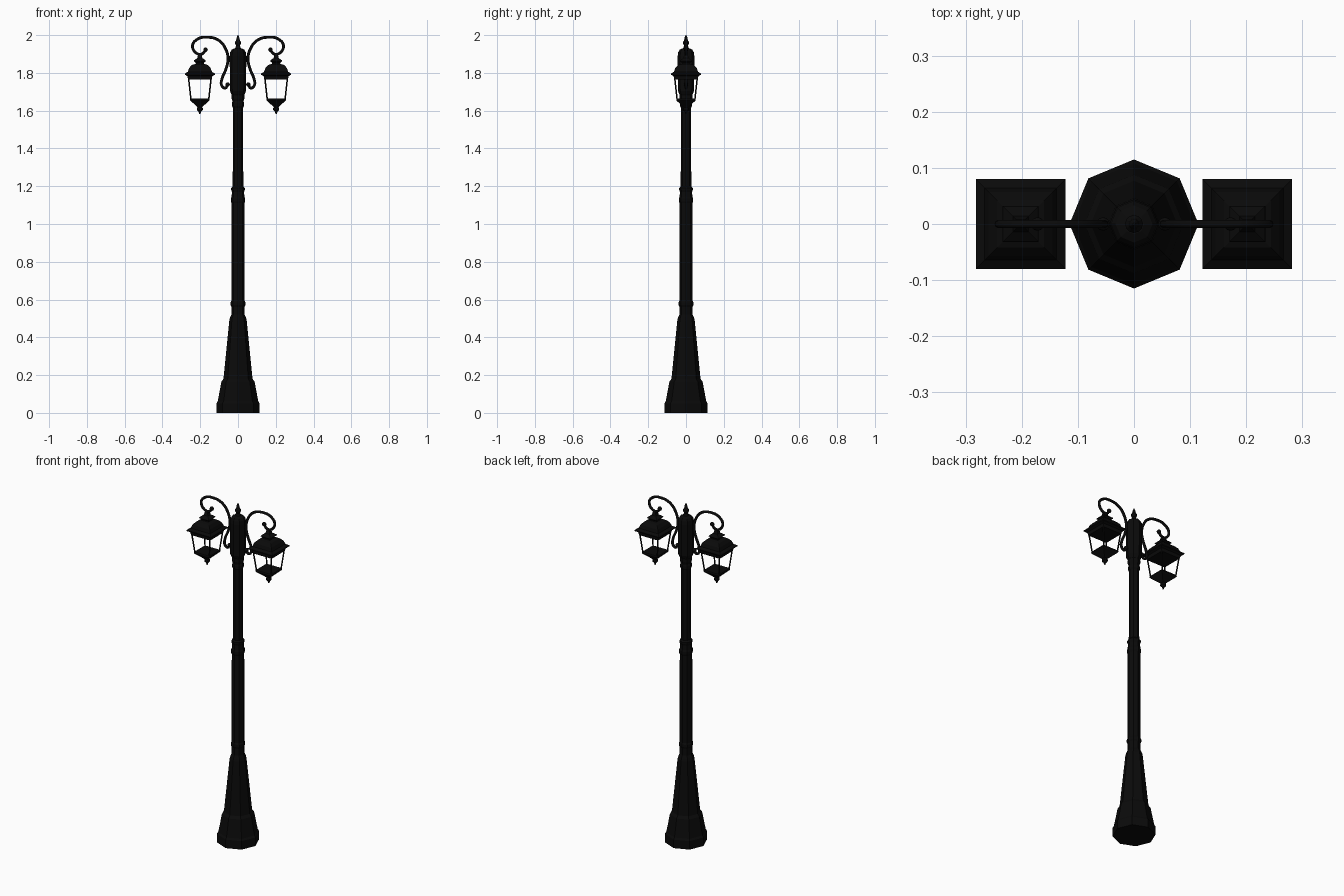
import bpy, bmesh, math
from mathutils import Vector

cube = bpy.data.objects.get("Cube")
if cube:
    bpy.data.objects.remove(cube, do_unlink=True)

black = bpy.data.materials.new("black iron")
black.use_nodes = True
COLOUR = (0.003, 0.003, 0.003, 1)
black.diffuse_color = COLOUR
black.node_tree.nodes["Principled BSDF"].inputs["Base Color"].default_value = COLOUR


def finish(name, bm, x=0):
    bmesh.ops.recalc_face_normals(bm, faces=bm.faces)
    mesh = bpy.data.meshes.new(name)
    bm.to_mesh(mesh)
    bm.free()
    mesh.materials.append(black)
    ob = bpy.data.objects.new(name, mesh)
    ob.location.x = x
    bpy.context.collection.objects.link(ob)
    return ob


def lathe(name, profile, sides, x=0, square=False):
    """Stack rings of (half width, height); square rings face the axes."""
    bm = bmesh.new()
    grow, turn = (math.sqrt(2), math.pi / 4) if square else (1, 0)
    rings = []
    for r, z in profile:
        angles = [turn + math.tau * i / sides for i in range(sides)]
        rings.append([bm.verts.new((r * grow * math.cos(a), r * grow * math.sin(a), z))
                      for a in angles])
    for low, high in zip(rings, rings[1:]):
        for i in range(sides):
            j = (i + 1) % sides
            bm.faces.new((low[i], low[j], high[j], high[i]))
    bm.faces.new(rings[0])
    bm.faces.new(rings[-1])
    return finish(name, bm, x)


def tube(name, points, radius):
    """Smooth round bar through the points."""
    curve = bpy.data.curves.new(name, "CURVE")
    curve.dimensions = "3D"
    curve.bevel_depth = radius
    curve.bevel_resolution = 2
    curve.use_fill_caps = True
    curve.resolution_u = 6
    spline = curve.splines.new("BEZIER")
    spline.bezier_points.add(len(points) - 1)
    for p, co in zip(spline.bezier_points, points):
        p.co = co
        p.handle_left_type = p.handle_right_type = "AUTO"
    curve.materials.append(black)
    ob = bpy.data.objects.new(name, curve)
    bpy.context.collection.objects.link(ob)


def ball(name, centre, radius):
    bm = bmesh.new()
    bmesh.ops.create_uvsphere(bm, u_segments=12, v_segments=8, radius=radius)
    bmesh.ops.translate(bm, verts=bm.verts, vec=centre)
    finish(name, bm)


# Post: flared base, two shafts with collars, rounded head
lathe("base", [(.115, 0), (.115, .05), (.108, .06), (.1, .1), (.088, .165),
               (.077, .18), (.046, .49), (.042, .505), (.035, .52)], 8)
lathe("lower_shaft", [(.035, .51), (.034, 1.13)], 8)
lathe("lower_collar", [(.034, .56), (.039, .57), (.039, .585), (.034, .595)], 8)
lathe("middle_collar", [(.034, 1.11), (.038, 1.12), (.038, 1.135), (.034, 1.145),
                        (.032, 1.17), (.036, 1.18), (.036, 1.19), (.027, 1.2)], 8)
lathe("upper_shaft", [(.028, 1.18), (.027, 1.66)], 8)
lathe("upper_collar", [(.027, 1.615), (.032, 1.625), (.032, 1.64), (.029, 1.65),
                       (.034, 1.665), (.034, 1.68), (.03, 1.69)], 8)
lathe("head", [(.03, 1.675), (.043, 1.705), (.044, 1.89), (.041, 1.91),
               (.033, 1.923), (.018, 1.93)], 8)
lathe("finial", [(.018, 1.925), (.013, 1.935), (.011, 1.945), (.016, 1.955),
                 (.016, 1.963), (.01, 1.972), (.008, 1.985), (.002, 2)], 12)

# Scrolled arm path on the left side, mirrored for the right
ARM = [(.172, 1.922), (.186, 1.903), (.212, 1.9), (.241, 1.942), (.217, 1.977),
       (.165, 1.989), (.1, 1.971), (.065, 1.926), (.053, 1.873), (.064, 1.82),
       (.085, 1.767), (.087, 1.735), (.068, 1.72), (.055, 1.738)]
CENTRE = .202

for side, s in (("left", 1), ("right", -1)):
    path = [Vector((s * x, 0, z)) for x, z in ARM]
    tube(side + "_arm", path, .0075)
    ball(side + "_arm_top_knob", path[0], .012)
    ball(side + "_arm_bottom_knob", path[-1], .012)

    # Square lantern: stepped roof, open cage, tapering bottom
    x = s * CENTRE
    lathe(side + "_lantern_cap", [(.018, 1.85), (.032, 1.862), (.03, 1.867),
                                  (.014, 1.878), (.008, 1.9)], 4, x, True)
    lathe(side + "_lantern_roof", [(.062, 1.765), (.066, 1.783), (.079, 1.79),
                                   (.08, 1.796), (.064, 1.806), (.057, 1.826),
                                   (.042, 1.842), (.022, 1.848), (.018, 1.86)], 4, x, True)
    lathe(side + "_lantern_bottom", [(.012, 1.618), (.022, 1.628), (.047, 1.65),
                                     (.052, 1.656), (.05, 1.664)], 4, x, True)
    lathe(side + "_lantern_drop", [(.003, 1.582), (.007, 1.594), (.016, 1.603),
                                   (.016, 1.612), (.01, 1.622)], 8, x)
    for i, (cx, cy) in enumerate(((1, 1), (1, -1), (-1, -1), (-1, 1))):
        tube(f"{side}_lantern_bar_{i + 1}",
             [Vector((x + cx * .047, cy * .047, 1.658)),
              Vector((x + cx * .06, cy * .06, 1.775))], .004)
